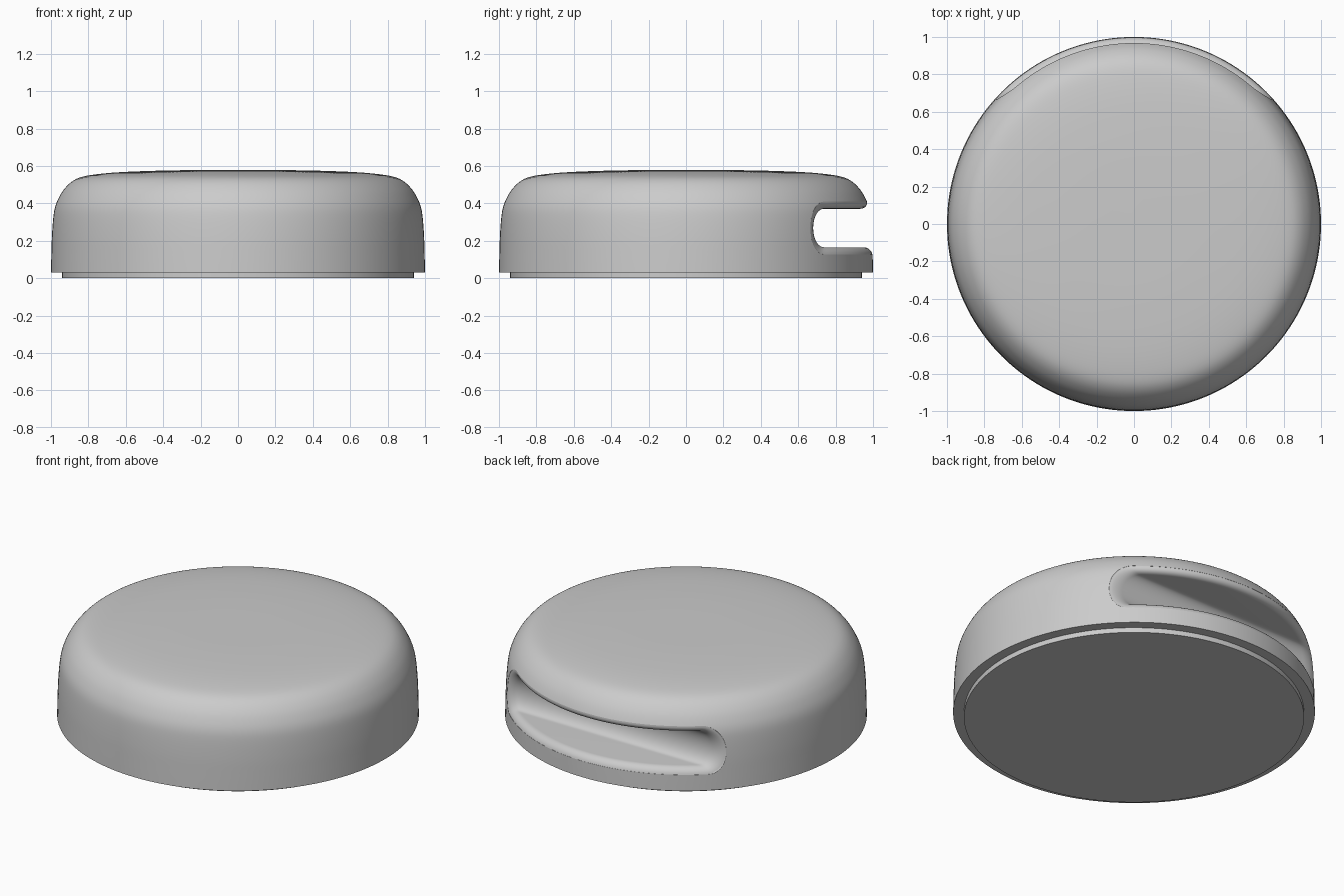
import bpy, bmesh, math

cube = bpy.data.objects.get("Cube")
if cube:
    bpy.data.objects.remove(cube)

grey = bpy.data.materials.new("plain_grey")
grey.use_nodes = True
colour = (0.6, 0.6, 0.6, 1)
grey.diffuse_color = colour
grey.node_tree.nodes["Principled BSDF"].inputs["Base Color"].default_value = colour


def make_object(name, bm):
    bmesh.ops.remove_doubles(bm, verts=bm.verts, dist=1e-5)
    bmesh.ops.recalc_face_normals(bm, faces=bm.faces)
    mesh = bpy.data.meshes.new(name)
    bm.to_mesh(mesh)
    bm.free()
    mesh.materials.append(grey)
    obj = bpy.data.objects.new(name, mesh)
    bpy.context.collection.objects.link(obj)
    return obj


def lathe(name, profile, steps=160):
    bm = bmesh.new()
    verts = [bm.verts.new((0, -r, z)) for r, z in profile]
    edges = [bm.edges.new(pair) for pair in zip(verts, verts[1:])]
    bmesh.ops.spin(bm, geom=verts + edges, cent=(0, 0, 0), axis=(0, 0, 1),
                   angle=math.tau, steps=steps)
    return make_object(name, bm)


def smooth_curve(pts, cuts=4):
    """Rounded curve through the given points."""
    out = []
    for i in range(len(pts) - 1):
        a, b, c, d = (pts[min(max(k, 0), len(pts) - 1)] for k in range(i - 1, i + 3))
        for j in range(cuts):
            t = j / cuts
            out.append(tuple(0.5 * (2 * q + (s - p) * t + (2 * p - 5 * q + 4 * s - w) * t * t
                                    + (3 * q - p - 3 * s + w) * t ** 3)
                             for p, q, s, w in zip(a, b, c, d)))
    return out + [pts[-1]]


# Domed body
shell = smooth_curve([(1, 0.03), (0.998, 0.12), (0.995, 0.22), (0.988, 0.32), (0.978, 0.38),
                      (0.958, 0.43), (0.93, 0.475), (0.89, 0.515), (0.84, 0.54), (0.76, 0.555),
                      (0.64, 0.566), (0.48, 0.573), (0.3, 0.577), (0, 0.578)])
body = lathe("domed_body", [(0, 0.03)] + shell)


def shell_radius(z):
    for (r0, z0), (r1, z1) in zip(shell, shell[1:]):
        if z0 <= z <= z1:
            return r0 + (r1 - r0) * (z - z0) / (z1 - z0)
    return 1


# Slot cutter: straight pocket with a rounded inner wall and a flared rim
MID_Z, HALF_H, WALL_Y, NOSE, FILLET = 0.268, 0.103, 0.737, 0.057, 0.048
FLAT, ROUND = 32, 20


def rim_loop(depth, grow):
    """Half outline (x >= 0) from bottom centre, round the end, to top centre."""
    pts = []
    for i in range(2 * FLAT + ROUND + 1):
        half = HALF_H + grow
        if FLAT <= i <= FLAT + ROUND:
            ang = math.pi * (i - FLAT) / ROUND
            z = MID_Z - half * math.cos(ang)
            y = WALL_Y - (NOSE + 0.4 * grow) * math.sin(ang)
            r = shell_radius(z) - depth
            x = math.sqrt(r * r - y * y)
        else:
            low = i < FLAT
            u = i / FLAT if low else (2 * FLAT + ROUND - i) / FLAT
            z = MID_Z - half if low else MID_Z + half
            r = shell_radius(z) - depth
            phi = u * math.acos(WALL_Y / r)
            x, y = r * math.sin(phi), r * math.cos(phi)
        pts.append((x, y, z))
    return pts


angles = [math.radians(78) * k / 8 for k in range(9)]
layers = [rim_loop(FILLET * (1 - math.sin(a)), FILLET * (1 - math.cos(a))) for a in angles]
layers.append(rim_loop(-0.06, FILLET))

bm = bmesh.new()
sides = [[[bm.verts.new((s * x, y, z)) for x, y, z in loop] for loop in layers] for s in (1, -1)]
last = len(layers[0]) - 1
for i in range(last):
    bm.faces.new((sides[0][0][i], sides[0][0][i + 1], sides[1][0][i + 1], sides[1][0][i]))
    for side in sides:
        for a, b in zip(side, side[1:]):
            bm.faces.new((a[i], a[i + 1], b[i + 1], b[i]))
for side in sides:
    outer = side[-1]
    for i in range(last // 2):
        ring = [outer[i], outer[i + 1], outer[last - i - 1], outer[last - i]]
        bm.faces.new(list(dict.fromkeys(ring)))
cutter = make_object("slot_cutter", bm)

# Cut the slot and keep the result as the body mesh
cut = body.modifiers.new("slot", 'BOOLEAN')
cut.operation = 'DIFFERENCE'
cut.solver = 'EXACT'
cut.object = cutter
bpy.context.view_layer.update()
result = bpy.data.meshes.new_from_object(
    body.evaluated_get(bpy.context.evaluated_depsgraph_get()))
body.modifiers.clear()
body.data = result
bpy.data.objects.remove(cutter)

# Recessed foot pad under the body
foot = lathe("foot_pad", [(0, 0), (0.94, 0), (0.94, 0.032), (0, 0.032)])

# Smooth shading with crisp base edges
for obj in (body, foot):
    bpy.ops.object.select_all(action='DESELECT')
    obj.select_set(True)
    bpy.context.view_layer.objects.active = obj
    bpy.ops.object.shade_smooth_by_angle(angle=math.radians(40))
